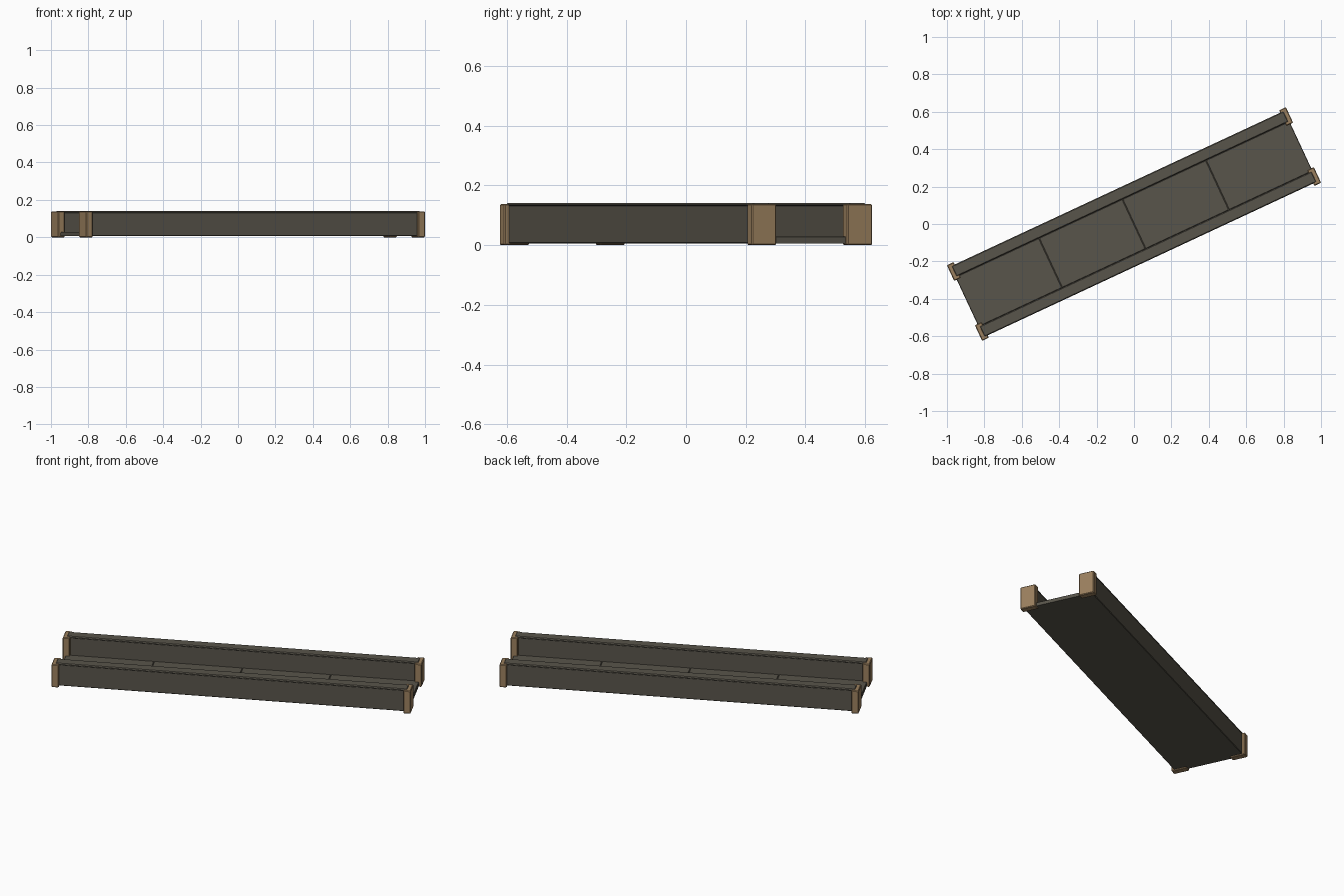
import bpy
from mathutils import Matrix
from math import radians

if "Cube" in bpy.data.objects:
    bpy.data.objects.remove(bpy.data.objects["Cube"])

TURN = Matrix.Rotation(radians(25), 4, 'Z')   # whole bridge runs diagonally


def material(name, rgb):
    m = bpy.data.materials.new(name)
    m.diffuse_color = (*rgb, 1)
    m.use_nodes = True
    m.node_tree.nodes["Principled BSDF"].inputs["Base Color"].default_value = m.diffuse_color
    return m


STONE = material("dark_stone", (0.098, 0.089, 0.069))
TAN = material("tan_stone", (0.33, 0.216, 0.112))


def block(name, lo, hi, mat, bevel=0.0):
    """Box between two corners in bridge space, with chamfered edges."""
    bpy.ops.mesh.primitive_cube_add(size=1)
    ob = bpy.context.object
    ob.name = name
    size = [b - a for a, b in zip(lo, hi)]
    mid = [(a + b) / 2 for a, b in zip(lo, hi)]
    ob.data.transform(Matrix.Translation(mid) @ Matrix.Diagonal((*size, 1)))
    ob.data.transform(TURN)
    ob.data.materials.append(mat)
    if bevel:
        mod = ob.modifiers.new("chamfer", 'BEVEL')
        mod.width = bevel
        mod.segments = 1
    return ob


# Deck: base slab with four floor panels separated by narrow seams
block("deck_base", (-0.985, -0.2, 0.006), (0.985, 0.2, 0.024), STONE)
step = 0.985 / 2
for i in range(4):
    x0 = -0.985 + i * step
    block(f"floor_panel_{i + 1}", (x0 + 0.001, -0.146, 0.02),
          (x0 + step - 0.001, 0.146, 0.029), STONE, 0.002)

# Side walls with copings, and a post at each wall end
for side, s in (("front", -1), ("back", 1)):
    def span(a, b):
        return sorted((s * a, s * b))

    v0, v1 = span(0.148, 0.207)
    block(f"{side}_wall", (-0.975, v0, 0.006), (0.975, v1, 0.134), STONE, 0.003)
    v0, v1 = span(0.146, 0.209)
    block(f"{side}_coping", (-0.98, v0, 0.129), (0.98, v1, 0.141), STONE, 0.005)
    v0, v1 = span(0.131, 0.223)
    for end, e in (("left", -1), ("right", 1)):
        u0, u1 = sorted((e * 0.96, e * 1.0))
        block(f"{side}_{end}_post", (u0, v0, 0.0), (u1, v1, 0.138), TAN, 0.004)
